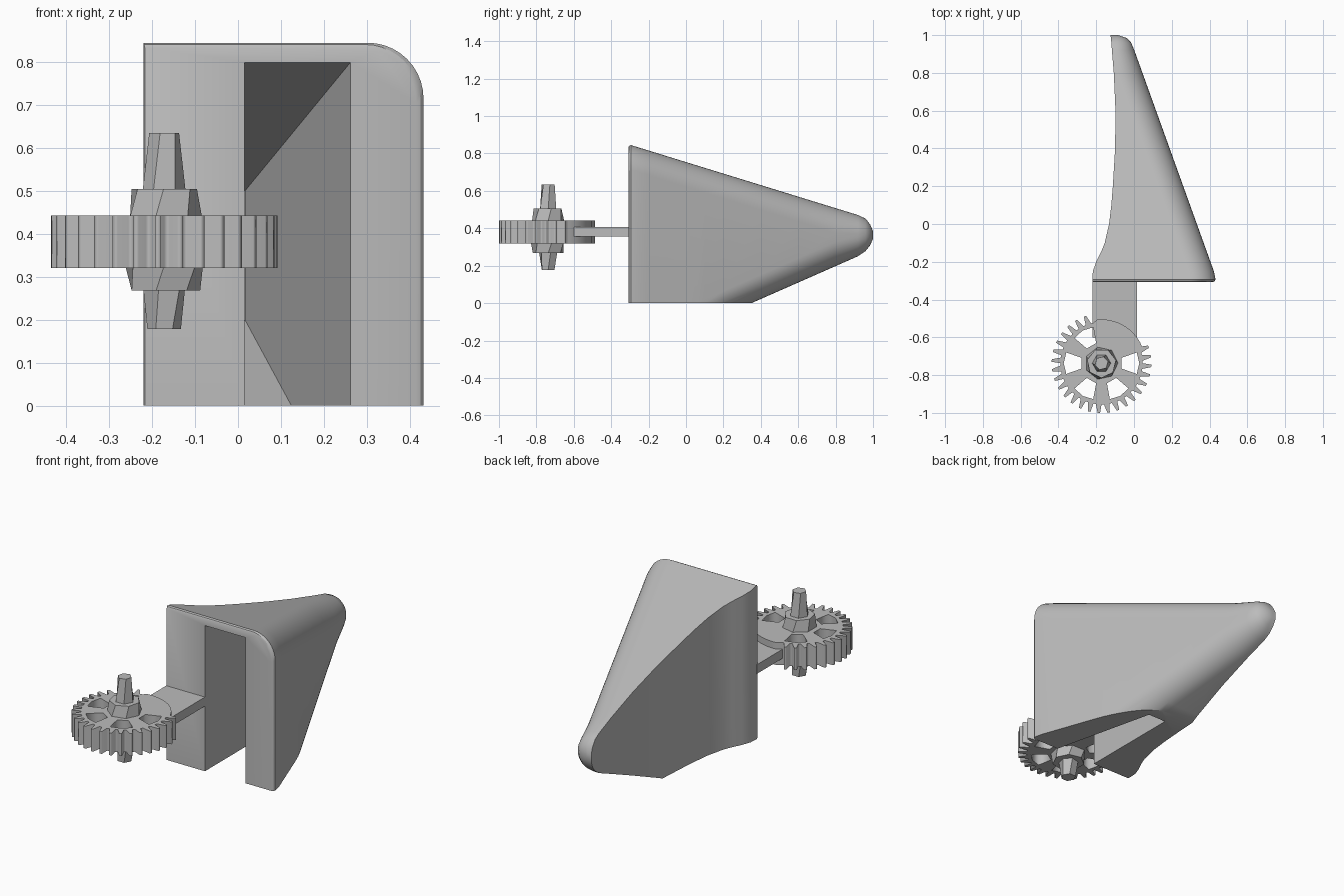
import bpy, bmesh, math
from mathutils import Vector

default = bpy.data.objects.get("Cube")
if default:
    bpy.data.objects.remove(default, do_unlink=True)

# One plain grey for everything
GREY = (0.5, 0.5, 0.5, 1.0)
grey = bpy.data.materials.new("plain grey")
grey.use_nodes = True
grey.diffuse_color = GREY
grey.node_tree.nodes["Principled BSDF"].inputs["Base Color"].default_value = GREY


def finish(bm, name):
    bmesh.ops.recalc_face_normals(bm, faces=bm.faces)
    mesh = bpy.data.meshes.new(name)
    bm.to_mesh(mesh)
    bm.free()
    mesh.materials.append(grey)
    ob = bpy.data.objects.new(name, mesh)
    bpy.context.collection.objects.link(ob)
    return ob


def activate(ob):
    bpy.ops.object.select_all(action='DESELECT')
    ob.select_set(True)
    bpy.context.view_layer.objects.active = ob


def loft(sections):
    """Skin a list of equal-length point rings and cap both ends."""
    bm = bmesh.new()
    rings = [[bm.verts.new(p) for p in ring] for ring in sections]
    n = len(rings[0])
    for a, b in zip(rings, rings[1:]):
        for i in range(n):
            j = (i + 1) % n
            bm.faces.new((a[i], a[j], b[j], b[i]))
    bm.faces.new(rings[0])
    bm.faces.new(rings[-1])
    return bm


# Housing: sections along its depth as (y, left edge)
LEFT = [(-0.295, -0.22), (-0.25, -0.218), (-0.2, -0.2), (-0.15, -0.175),
        (-0.1, -0.155), (0, -0.132), (0.1, -0.12), (0.2, -0.112),
        (0.4, -0.1), (0.6, -0.098), (0.8, -0.107), (0.92, -0.117)]
# Rounded nose as (y, left, right, top, bottom)
NOSE = [(0.96, -0.12, -0.015, 0.452, 0.278), (0.985, -0.122, -0.04, 0.42, 0.31),
        (1.0, -0.125, -0.085, 0.385, 0.345)]


def right_edge(y):
    return 0.43 - 0.36 * (y + 0.27)


def roof(y):
    return 0.845 - 0.308 * (y + 0.295)


def keel(y):
    return 0.44 * (y - 0.35)


def housing_ring(y, x0, x1, top, bottom, steps=10):
    r = min(0.13, 0.85 * (x1 - x0), 0.48 * (top - bottom))
    ring = [(x0, y, bottom)]
    for cz, start in ((bottom + r, -90), (top - r, 0)):
        for k in range(steps + 1):
            a = math.radians(start + 90 * k / steps)
            ring.append((x1 - r + r * math.cos(a), y, cz + r * math.sin(a)))
    return ring + [(x0, y, top)]


rings = [housing_ring(-0.308, -0.217, 0.415, 0.834, keel(-0.31)),
         housing_ring(-0.304, -0.219, 0.425, 0.841, keel(-0.3))]
rings += [housing_ring(y, x, min(0.432, right_edge(y)), roof(y), keel(y)) for y, x in LEFT]
rings += [housing_ring(*row) for row in NOSE]
bm = loft(rings)
bmesh.ops.recalc_face_normals(bm, faces=bm.faces)
cut = bmesh.ops.bisect_plane(bm, geom=bm.verts[:] + bm.edges[:] + bm.faces[:],
                             plane_co=(0, 0, 0), plane_no=(0, 0, -1), clear_outer=True)
rim = [e for e in cut["geom_cut"] if isinstance(e, bmesh.types.BMEdge)]
bmesh.ops.contextual_create(bm, geom=rim)
housing = finish(bm, "housing")


# Tapering pocket, open at the front and underneath
def pocket_ring(y):
    x0, x1 = 0.015, 0.26 - 0.238 * (y + 0.3)
    top, bottom = 0.797 - 0.29 * (y + 0.3), 0.44 * (y - 0.27)
    return [(x0, y, bottom), (x1, y, bottom), (x1, y, top), (x0, y, top)]


pocket = finish(loft([pocket_ring(-0.4), pocket_ring(0.72)]), "pocket_cutter")
pocket.hide_render = True
mod = housing.modifiers.new("pocket", 'BOOLEAN')
mod.operation = 'DIFFERENCE'
mod.solver = 'EXACT'
mod.object = pocket
activate(housing)
bpy.ops.object.modifier_apply(modifier=mod.name)
bpy.data.objects.remove(pocket, do_unlink=True)
activate(housing)
bpy.ops.object.shade_smooth_by_angle(angle=math.radians(30))

# Flat arm joining housing and gear
bm = bmesh.new()
bmesh.ops.create_cube(bm, size=1)
bmesh.ops.scale(bm, vec=(0.235, 0.3, 0.05), verts=bm.verts)
bmesh.ops.translate(bm, vec=(-0.1025, -0.45, 0.382), verts=bm.verts)
finish(bm, "arm")

# Gear: toothed outline with window cut-outs, bare where the arm joins
CENTRE = Vector((-0.172, -0.737, 0.0))
TEETH = 32
curve = bpy.data.curves.new("gear", 'CURVE')
curve.dimensions = '2D'
curve.fill_mode = 'BOTH'
curve.extrude = 0.0615


def polar(r, degrees):
    a = math.radians(degrees)
    return r * math.cos(a), r * math.sin(a)


def add_outline(points):
    spline = curve.splines.new('POLY')
    spline.points.add(len(points) - 1)
    for p, (x, y) in zip(spline.points, points):
        p.co = (x, y, 0, 1)
    spline.use_cyclic_u = True


outline = []
pitch = 360 / TEETH
for i in range(TEETH):
    a = i * pitch
    if 15 < a < 100:
        outline += [polar(0.232, a), polar(0.232, a + pitch / 2)]
    else:
        outline += [polar(0.218, a), polar(0.218, a + pitch * 0.3),
                    polar(0.264, a + pitch * 0.6), polar(0.264, a + pitch * 0.85)]
add_outline(outline)
for a in (0, 120, 180, 240, 300):
    add_outline([polar(0.11, a - 15), polar(0.195, a - 17), polar(0.2, a),
                 polar(0.195, a + 17), polar(0.11, a + 15)])
gear = bpy.data.objects.new("gear", curve)
gear.location = CENTRE + Vector((0, 0, 0.3815))
bpy.context.collection.objects.link(gear)
curve.materials.append(grey)
activate(gear)
bpy.ops.object.convert(target='MESH')


# Faceted hub collars and tapered axle stubs
def frustum(name, sides, z0, r0, z1, r1, twist=0):
    ring = lambda z, r, t: [CENTRE + Vector((*polar(r, 360 * i / sides + t), z))
                            for i in range(sides)]
    return finish(loft([ring(z0, r0, 0), ring(z1, r1, twist)]), name)


frustum("upper_collar", 7, 0.44, 0.088, 0.505, 0.078, 12)
frustum("lower_collar", 7, 0.268, 0.084, 0.322, 0.092, 12)
frustum("upper_axle", 6, 0.5, 0.05, 0.635, 0.036, 15)
frustum("lower_axle", 6, 0.178, 0.039, 0.27, 0.05, 15)
